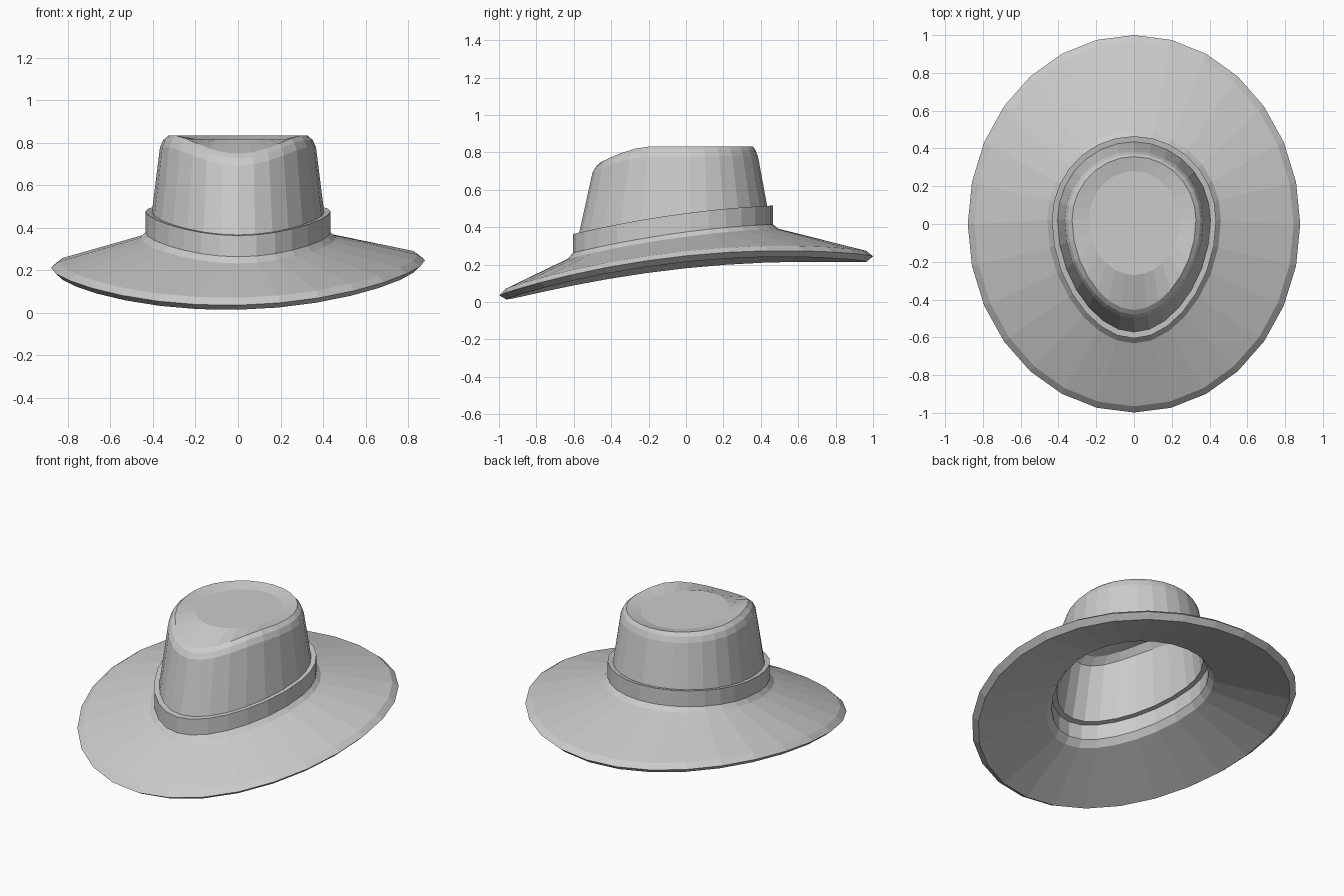
import bpy, bmesh, math

SIDES = 28

old = bpy.data.objects.get("Cube")
if old:
    bpy.data.objects.remove(old)

felt = bpy.data.materials.new("grey_felt")
felt.use_nodes = True
COLOR = (0.6, 0.6, 0.6, 1)
felt.diffuse_color = COLOR
felt.node_tree.nodes["Principled BSDF"].inputs["Base Color"].default_value = COLOR


# Height rules: s is the sine of the angle round the hat, -1 at the front
def rim_z(x, y, s):
    return 0.23 + 0.105 * y - 0.09 * y * y + 0.02 * x


def band_z(x, y, s):
    return 0.375 + 0.13 * y - 0.09 * y * y


def pinch_z(x, y, s):
    return -0.085 * max(0, (-s - 0.45) / 0.55) ** 1.6


def flat_z(x, y, s):
    return 0


def ring(width, front, back, rule, lift, egg=0.0, centre=0.02):
    """Egg-shaped ring of points; the front half narrows by the egg factor."""
    pts = []
    for i in range(SIDES):
        t = 2 * math.pi * i / SIDES
        c, s = math.cos(t), math.sin(t)
        x = width * c * (1 - egg * s * s if s < 0 else 1)
        y = centre + s * (back - centre if s > 0 else front + centre)
        pts.append((x, y, rule(x, y, s) + lift))
    return pts


def loft(name, chains, caps=()):
    """Skin each chain of rings; caps lists (chain, ring, flipped) to fill."""
    bm = bmesh.new()
    rows = [[[bm.verts.new(p) for p in r] for r in chain] for chain in chains]
    for chain in rows:
        for low, high in zip(chain, chain[1:]):
            for j in range(SIDES):
                k = (j + 1) % SIDES
                bm.faces.new((low[j], low[k], high[k], high[j]))
    for chain, index, flipped in caps:
        loop = rows[chain][index]
        bm.faces.new(loop[::-1] if flipped else loop)
    mesh = bpy.data.meshes.new(name)
    bm.to_mesh(mesh)
    bm.free()
    mesh.materials.append(felt)
    obj = bpy.data.objects.new(name, mesh)
    bpy.context.collection.objects.link(obj)
    return obj


EGG = 0.1

# Rings shared by neighbouring parts
band_low = ring(0.435, 0.605, 0.465, band_z, 0, EGG)
band_low_in = ring(0.41, 0.58, 0.44, band_z, -0.02, EGG)
ledge = ring(0.405, 0.572, 0.435, band_z, 0.095, EGG)
ledge_in = ring(0.38, 0.547, 0.41, band_z, 0.075, EGG)

# Brim: underside, bevelled rim, top, then a short flare up to the band
loft("brim", [[
    band_low_in,
    ring(0.44, 0.61, 0.47, band_z, -0.055, EGG),
    ring(0.845, 0.96, 0.965, rim_z, -0.032, centre=0),
    ring(0.88, 0.998, 1.0, rim_z, 0, centre=0),
    ring(0.845, 0.965, 0.965, rim_z, 0.026, centre=0),
    ring(0.46, 0.632, 0.495, band_z, -0.025, EGG),
    band_low,
]])

# Band: inner wall with ledge, outer wall with ledge
loft("band", [
    [ledge_in, ring(0.41, 0.58, 0.44, band_z, 0.075, EGG), band_low_in],
    [band_low, ring(0.435, 0.605, 0.465, band_z, 0.1, EGG), ledge],
])

# Crown: lining and outside, each with a pinched front and dished top
loft("crown", [
    [ring(0.22, 0.25, 0.26, flat_z, 0.79),
     ring(0.305, 0.43, 0.335, pinch_z, 0.805, EGG),
     ring(0.34, 0.475, 0.36, pinch_z, 0.765, EGG),
     ledge_in],
    [ledge,
     ring(0.367, 0.5, 0.385, pinch_z, 0.778, EGG),
     ring(0.352, 0.48, 0.372, pinch_z, 0.812, EGG),
     ring(0.328, 0.455, 0.357, pinch_z, 0.833, EGG),
     ring(0.24, 0.27, 0.28, flat_z, 0.815)],
], caps=[(0, 0, True), (1, -1, False)])
